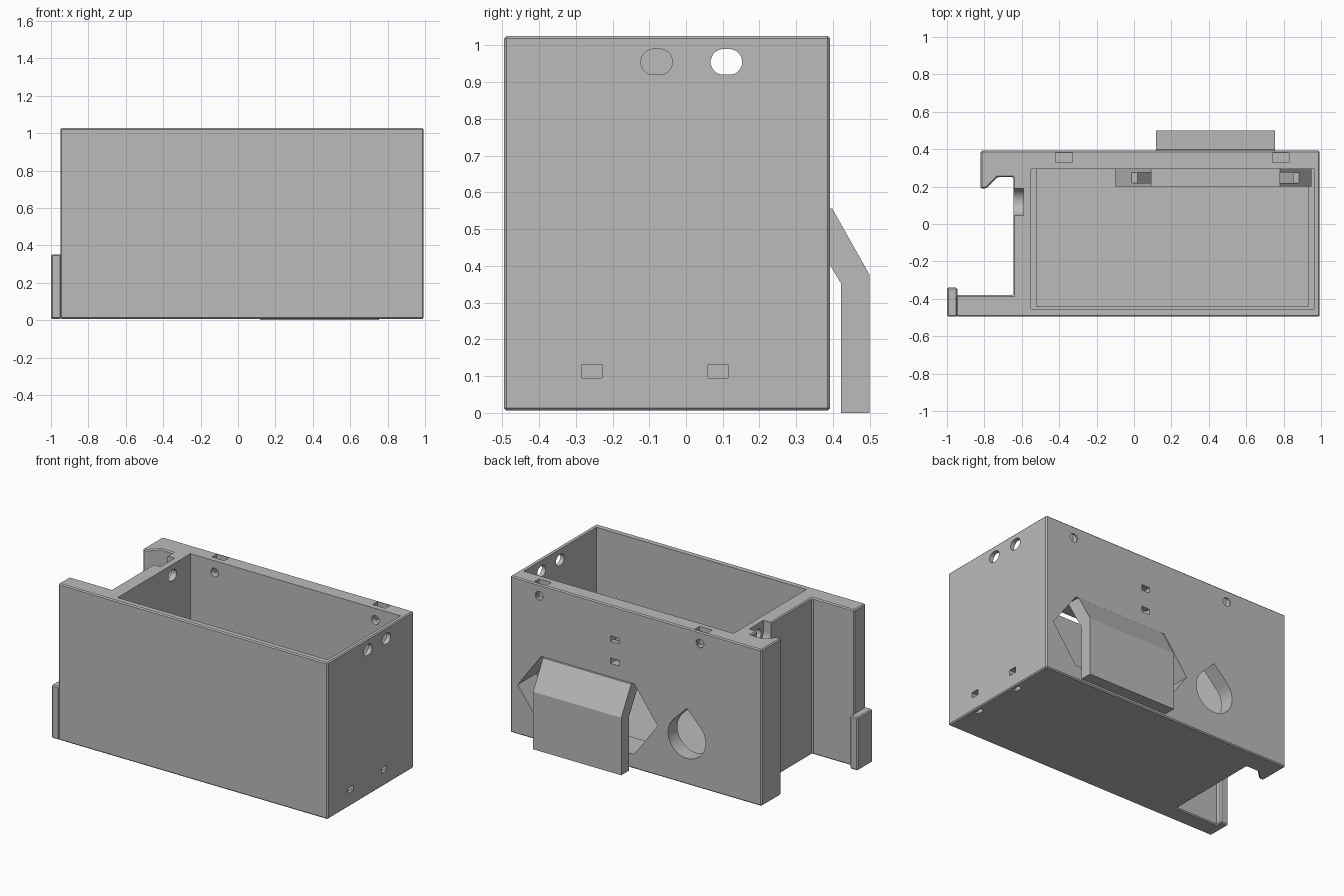
import bpy, bmesh, math
from mathutils import Vector

if "Cube" in bpy.data.objects:
    bpy.data.objects.remove(bpy.data.objects["Cube"], do_unlink=True)

grey = bpy.data.materials.new("plain grey")
grey.use_nodes = True
COLOUR = (0.5, 0.5, 0.5, 1)
grey.diffuse_color = COLOUR
grey.node_tree.nodes["Principled BSDF"].inputs["Base Color"].default_value = COLOUR


def prism(name, outline, axis, lo, hi, bevel=0):
    """Extrude a 2D outline along an axis: x uses (y,z), y uses (x,z), z uses (x,y)."""
    place = {"x": lambda a, b, t: (t, a, b),
             "y": lambda a, b, t: (a, t, b),
             "z": lambda a, b, t: (a, b, t)}[axis]
    bm = bmesh.new()
    face = bm.faces.new([bm.verts.new(place(a, b, lo)) for a, b in outline])
    shift = Vector(place(0, 0, hi - lo))
    new = bmesh.ops.extrude_face_region(bm, geom=[face])["geom"]
    bmesh.ops.translate(bm, verts=[v for v in new if isinstance(v, bmesh.types.BMVert)], vec=shift)
    if face.is_valid is False or len(bm.faces) < len(outline) + 2:
        bm.faces.new([v for v in list(bm.verts)[:len(outline)]])
    bmesh.ops.recalc_face_normals(bm, faces=bm.faces)
    if bevel:
        bmesh.ops.bevel(bm, geom=bm.edges[:], offset=bevel, segments=1, affect="EDGES")
    mesh = bpy.data.meshes.new(name)
    bm.to_mesh(mesh)
    bm.free()
    mesh.materials.append(grey)
    obj = bpy.data.objects.new(name, mesh)
    bpy.context.collection.objects.link(obj)
    return obj


def rect(x0, x1, y0, y1):
    return [(x0, y0), (x1, y0), (x1, y1), (x0, y1)]


def oval(cx, cy, r, stretch=0, n=24):
    """Circle, or a stadium stretched sideways."""
    points = []
    for i in range(n):
        a = math.tau * (i + 0.5) / n
        points.append((cx + r * math.cos(a) + math.copysign(stretch, math.cos(a)),
                       cy + r * math.sin(a)))
    return points


def combine(target, tool, operation="DIFFERENCE"):
    mod = target.modifiers.new("combine", "BOOLEAN")
    mod.operation, mod.solver, mod.object = operation, "EXACT", tool
    tool.hide_render = True
    bpy.context.view_layer.objects.active = target
    bpy.ops.object.modifier_apply(modifier=mod.name)
    bpy.data.objects.remove(tool, do_unlink=True)


def cut(target, outline, axis, lo, hi):
    combine(target, prism("cutter", outline, axis, lo, hi))


BOTTOM, TOP = 0.006, 1.026

# Body with hooked left side
plan = [(-0.95, -0.495), (0.993, -0.495), (0.993, 0.392), (-0.82, 0.392), (-0.82, 0.19),
        (-0.79, 0.19), (-0.73, 0.25), (-0.645, 0.25), (-0.645, -0.38), (-0.95, -0.38)]
body = prism("box_body", plan, "z", BOTTOM, TOP, 0.007)

# Main cavity, slightly narrower near the floor
cut(body, rect(-0.55, 0.965, -0.455, 0.295), "z", 0.16, 1.2)
cut(body, rect(-0.52, 0.93, -0.44, 0.295), "z", 0.05, 0.3)

# Hexagonal vent and its inner frame
MID_X, MID_Z = 0.435, 0.33


def hexagon(half, flat, rise):
    return [(MID_X - half, MID_Z), (MID_X - flat, MID_Z - rise), (MID_X + flat, MID_Z - rise),
            (MID_X + half, MID_Z), (MID_X + flat, MID_Z + rise), (MID_X - flat, MID_Z + rise)]


frame = prism("vent_frame", hexagon(0.535, 0.345, 0.26), "y", 0.2, 0.31)
cut(frame, rect(0.95, 1.1, 0, 1), "z", 0, 1)
for side in (-1, 1):
    x = MID_X + side * 0.4
    cut(frame, rect(x - 0.055, x + 0.055, 0.22, 0.275), "z", 0.45, 0.7)
combine(body, frame, "UNION")
cut(body, hexagon(0.505, 0.335, 0.23), "y", 0.15, 0.5)

# Teardrop cable opening
drop = [(-0.28 + 0.135 * math.cos(a), 0.31 + 0.135 * math.sin(a))
        for a in (math.radians(135 + 270 * i / 30) for i in range(31))]
cut(body, drop + [(-0.28, 0.31 + 0.135 * math.sqrt(2))], "y", 0.25, 0.5)

# Lid screw holes with nut slots in the rear rim
for x in (-0.375, 0.785):
    cut(body, oval(x, 0.95, 0.028), "y", 0.25, 0.5)
    cut(body, rect(x - 0.045, x + 0.045, 0.33, 0.38), "z", 0.91, 1.1)

# Oval holes in the right wall, one more through the left wall with a rounded recess
for y in (-0.08, 0.11):
    cut(body, oval(y, 0.955, 0.035, 0.008), "x", 0.9, 1.1)
cut(body, oval(0.11, 0.955, 0.035, 0.008), "x", -0.7, -0.5)
recess = [(0.118 + 0.073 * math.cos(a), 0.955 + 0.073 * math.sin(a))
          for a in (math.pi + math.pi * i / 16 for i in range(17))]
cut(body, recess + [(0.191, 1.1), (0.045, 1.1)], "x", -0.7, -0.59)

# Cable tie slots: low on the right wall, underneath, and on the rear
for y in (-0.256, 0.087):
    cut(body, rect(y - 0.027, y + 0.027, 0.095, 0.131), "x", 0.945, 1.1)
    cut(body, rect(0.945, 0.972, y - 0.027, y + 0.027), "z", -0.1, 0.131)
for z in (0.665, 0.81):
    cut(body, rect(0.21, 0.27, z - 0.018, z + 0.018), "y", 0.335, 0.5)
cut(body, rect(0.21, 0.27, 0.335, 0.36), "z", 0.647, 0.828)

# Lip at the lower left end of the front wall
lip = prism("front_lip", rect(-1.0, -0.945, -0.495, -0.34), "z", BOTTOM, 0.352, 0.007)

# Rain hood over the vent
hood_profile = [(0.3, 0.561), (0.398, 0.556), (0.5, 0.375), (0.5, 0.0),
                (0.422, 0.0), (0.422, 0.352), (0.39, 0.405), (0.33, 0.51)]
hood = prism("vent_hood", hood_profile, "x", 0.117, 0.753)

# Smooth the round holes, keep edges crisp
for obj in (body, lip, hood):
    bpy.ops.object.select_all(action="DESELECT")
    obj.select_set(True)
    bpy.context.view_layer.objects.active = obj
    bpy.ops.object.shade_smooth_by_angle(angle=math.radians(25))
